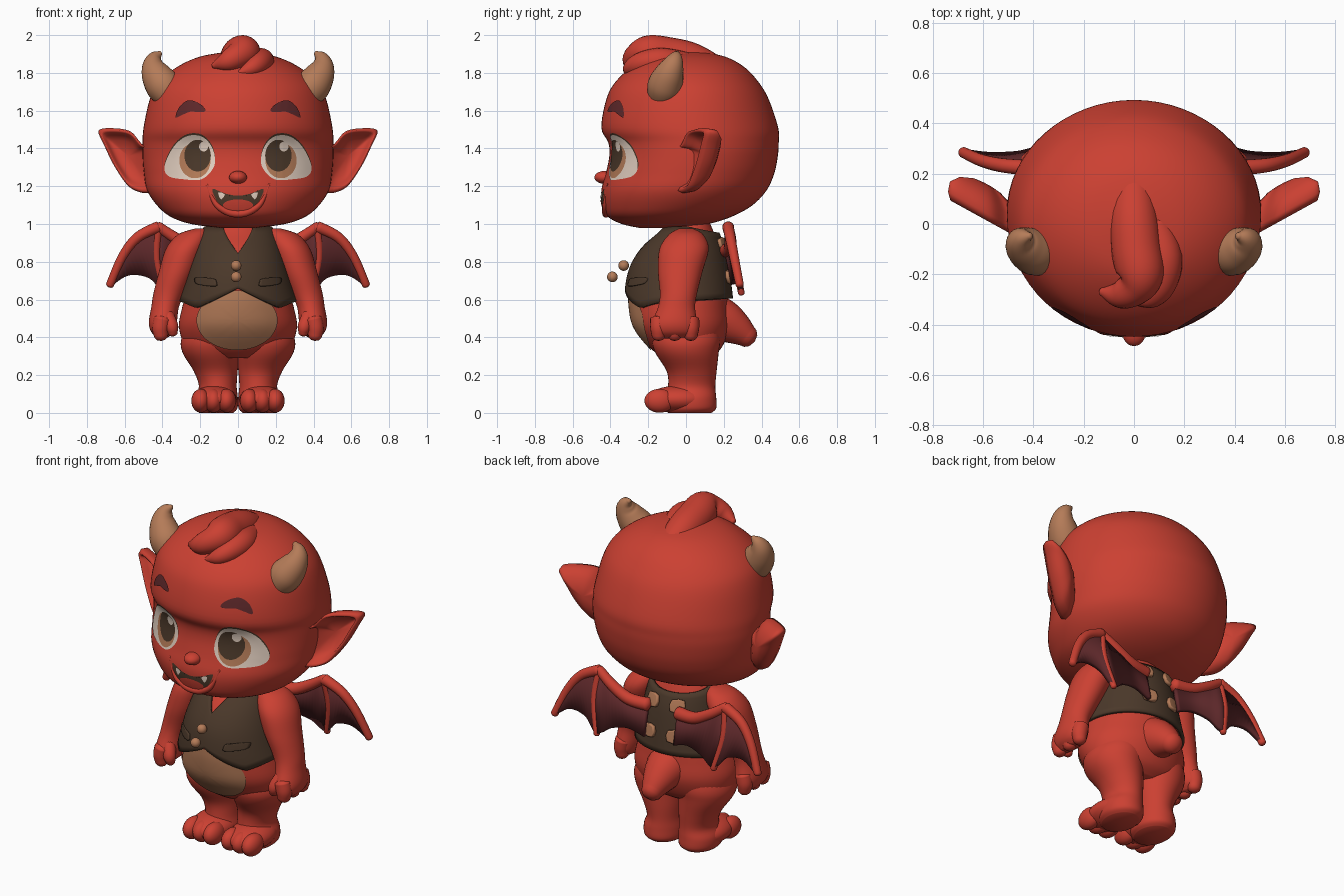
import bpy
import bmesh
from math import sin, cos, pi
from mathutils import Vector, Matrix
from mathutils.bvhtree import BVHTree

cube = bpy.data.objects.get("Cube")
if cube:
    bpy.data.objects.remove(cube, do_unlink=True)


def material(name, rgb):
    m = bpy.data.materials.new(name)
    m.use_nodes = True
    m.diffuse_color = (*rgb, 1)
    m.node_tree.nodes["Principled BSDF"].inputs["Base Color"].default_value = (*rgb, 1)
    return m


RED = material("red skin", (.6, .052, .032))
BROWN = material("dark brown", (.07, .04, .023))
TAN = material("tan", (.46, .2, .098))
MAROON = material("maroon", (.115, .022, .024))
CREAM = material("cream", (.77, .63, .53))


# ---- helpers ----
def smooth(pts, k=5, closed=False):
    """Catmull-Rom interpolation of tuples of any length."""
    n, out = len(pts), []
    pick = (lambda i: pts[i % n]) if closed else (lambda i: pts[max(0, min(n - 1, i))])
    for i in range(n if closed else n - 1):
        quad = [pick(i + d) for d in (-1, 0, 1, 2)]
        for s in range(k):
            t = s / k
            out.append(tuple(b + t * (c - a + t * (2 * a - 5 * b + 4 * c - d + t * (3 * (b - c) + d - a))) / 2
                             for a, b, c, d in zip(*quad)))
    return out if closed else out + [tuple(pts[-1])]


def finish(name, bm, mat):
    bmesh.ops.recalc_face_normals(bm, faces=bm.faces[:])
    me = bpy.data.meshes.new(name)
    bm.to_mesh(me)
    bm.free()
    me.materials.append(mat)
    me.shade_smooth()
    ob = bpy.data.objects.new(name, me)
    bpy.context.collection.objects.link(ob)
    return ob


def skin(name, rings, mat, wrap=True, start=None, end=None):
    """Bridge rings of points; start and end are optional pole points."""
    bm = bmesh.new()
    rows = [[bm.verts.new(p) for p in ring] for ring in rings]
    n = len(rows[0])
    span = range(n if wrap else n - 1)
    for a, b in zip(rows, rows[1:]):
        for i in span:
            j = (i + 1) % n
            bm.faces.new((a[i], a[j], b[j], b[i]))
    for row, pole in ((rows[0], start), (rows[-1], end)):
        if pole is not None:
            v = bm.verts.new(pole)
            for i in span:
                bm.faces.new((row[i], row[(i + 1) % n], v))
    return finish(name, bm, mat)


def oval(sec, n, grow=0):
    z, cx, cy, rx, ry = sec
    angles = [2 * pi * i / n for i in range(n)]
    return [Vector((cx + (rx + grow) * cos(a), cy + (ry + grow) * sin(a), z)) for a in angles]


def loft(name, secs, mat, n=40):
    secs = smooth(secs)
    ends = [Vector((s[1], s[2], s[0])) for s in (secs[0], secs[-1])]
    return skin(name, [oval(s, n) for s in secs], mat, True, *ends)


def tube(name, pts, mat, n=16):
    pts = smooth(pts)
    pos, rad = [Vector(p[:3]) for p in pts], [p[3] for p in pts]
    last = len(pos) - 1
    tangent = [(pos[min(i + 1, last)] - pos[max(i - 1, 0)]).normalized() for i in range(last + 1)]
    q, rings = Vector((0, 0, 1)).rotation_difference(tangent[0]), []
    for i in range(last + 1):
        q = tangent[max(i - 1, 0)].rotation_difference(tangent[i]) @ q
        rings.append([pos[i] + q @ Vector((cos(2 * pi * j / n), sin(2 * pi * j / n), 0)) * rad[i] for j in range(n)])
    # rounded tip
    tip, center = tangent[-1] * rad[-1], pos[-1]
    for s in (.4, .8):
        rings.append([center + tip * s * .8 + (p - center) * (1 - s * s) ** .5 for p in rings[last]])
    return skin(name, rings, mat, True, pos[0] - tangent[0] * rad[0] / 2, center + tip * .8)


def blob(name, center, radii, mat):
    bm = bmesh.new()
    place = Matrix.Translation(center) @ Matrix.Diagonal((*radii, 1))
    bmesh.ops.create_uvsphere(bm, u_segments=24, v_segments=16, radius=1, matrix=place)
    return finish(name, bm, mat)


def pair(ob):
    """Add the mirrored right-hand copy of a left part."""
    twin = ob.copy()
    twin.data = ob.data.copy()
    twin.name = ob.name.replace("left", "right")
    twin.data.transform(Matrix.Scale(-1, 4, (1, 0, 0)))
    twin.data.flip_normals()
    bpy.context.collection.objects.link(twin)


def thicken(ob, amount):
    mod = ob.modifiers.new("thickness", "SOLIDIFY")
    mod.thickness, mod.offset = amount, 0
    return ob


def caster(ob):
    return BVHTree.FromPolygons([v.co for v in ob.data.vertices], [p.vertices[:] for p in ob.data.polygons])


def on(tree, x, z, lift=0, side=-1):
    hit = tree.ray_cast(Vector((x, side * 2, z)), Vector((0, -side, 0)))[0]
    return Vector((x, (hit.y if hit else 0) + side * lift, z))


def decal(name, tree, outline, lift, mat, side=-1, k=6):
    """Thin plate that follows the surface under a flat x, z outline."""
    pts = smooth(outline, k, True)
    cx, cz = (sum(c) / len(pts) for c in zip(*pts))
    rings = [[on(tree, cx + (x - cx) * s, cz + (z - cz) * s, lift, side) for x, z in pts]
             for s in (1, .8, .6, .4, .2)]
    ob = skin(name, rings, mat, True, None, on(tree, cx, cz, lift, side))
    if sum(p.normal.y for p in ob.data.polygons) * side < 0:
        ob.data.flip_normals()
    return ob


def disc(cx, cz, rx, rz, n=10):
    return [(cx + rx * cos(2 * pi * i / n), cz + rz * sin(2 * pi * i / n)) for i in range(n)]


# ---- head ----
head = loft("head", [
    (.98, 0, -.13, .1, .12), (1, 0, -.11, .25, .23), (1.04, 0, -.085, .36, .33), (1.1, 0, -.045, .43, .398),
    (1.18, 0, -.01, .482, .438), (1.27, 0, .022, .498, .446), (1.36, 0, .04, .505, .446), (1.43, 0, .04, .505, .451),
    (1.51, 0, .02, .5, .468), (1.66, 0, .008, .467, .43), (1.75, 0, .005, .42, .38), (1.83, 0, .01, .325, .3),
    (1.885, 0, .01, .205, .2), (1.91, 0, .02, .07, .07)], RED, 64)
face = caster(head)
blob("nose", (0, -.43, 1.247), (.047, .055, .034), RED)

# eyes and brows
eye = [(.125, 1.31), (.135, 1.4), (.19, 1.462), (.27, 1.465), (.34, 1.41), (.388, 1.31),
       (.37, 1.255), (.29, 1.237), (.19, 1.238)]
pair(decal("left_eye_rim", face, [(x, z + .01) for x, z in eye], .002, BROWN))
pair(decal("left_eye_white", face, eye, .004, CREAM))
pair(decal("left_iris", face, disc(.228, 1.336, .083, .094), .006, TAN))
pair(decal("left_pupil", face, disc(.214, 1.362, .07, .084), .008, BROWN))
for label, x in (("left", .243), ("right", -.182)):
    decal(label + "_eye_glint", face, disc(x, 1.41, .024, .026), .01, CREAM)
pair(decal("left_brow", face, [(.172, 1.6), (.2, 1.635), (.26, 1.655), (.31, 1.62), (.33, 1.565),
                               (.29, 1.58), (.25, 1.595), (.205, 1.592)], .008, MAROON))

# mouth
decal("mouth", face, [(-.135, 1.185), (-.075, 1.163), (0, 1.15), (.075, 1.163), (.135, 1.185),
                      (.11, 1.12), (.055, 1.08), (0, 1.07), (-.055, 1.08), (-.11, 1.12)], .003, BROWN)
decal("tongue", face, disc(0, 1.1, .08, .03), .005, RED)
pair(decal("left_fang", face, [(.07, 1.158), (.105, 1.167), (.09, 1.13)], .006, CREAM, k=3))
tube("lower_lip", [(*on(face, x, z, -.003), r) for x, z, r in
                   ((-.165, 1.21, .006), (-.12, 1.11, .014), (-.06, 1.066, .019), (0, 1.054, .02),
                    (.06, 1.066, .019), (.12, 1.11, .014), (.165, 1.21, .006))], RED)

# ears: cupped leaf with a rolled rim
ear = smooth([(.45, 1.18), (.56, 1.185), (.645, 1.29), (.71, 1.42), (.737, 1.495), (.66, 1.507),
              (.57, 1.49), (.51, 1.425), (.45, 1.38)], 6, True)
mid = Vector((.58, 1.36))
cup = [(.15, .045), (.55, .03), (.75, 0), (.85, -.035), (.94, -.045), (1, -.015), (.95, .03), (.7, .07), (.35, .095), (.1, .1)]


def ear_point(x, z, scale, depth):
    x, z = mid + (Vector((x, z)) - mid) * scale
    return Vector((x, -.01 + (x - .46) * .55 + depth, z))


pair(skin("left_ear", [[ear_point(x, z, *c) for x, z in ear] for c in cup], RED, True,
          ear_point(*mid, 1, .045), ear_point(*mid, 1, .1)))

# horns and hair
pair(tube("left_horn", [(.36, -.12, 1.685, .085), (.398, -.11, 1.735, .093), (.432, -.09, 1.79, .08),
                        (.447, -.07, 1.84, .06), (.438, -.055, 1.88, .038), (.415, -.048, 1.903, .015)], TAN, 24))
tube("hair_main_lock", [(0, .2, 1.79, .07), (0, .04, 1.86, .095), (.01, -.1, 1.89, .1), (.025, -.2, 1.905, .094),
                        (0, -.255, 1.89, .072), (-.06, -.28, 1.86, .055), (-.125, -.27, 1.84, .018)], RED, 24)
tube("hair_side_lock", [(.08, 0, 1.84, .07), (.12, -.13, 1.86, .072), (.11, -.23, 1.85, .062),
                        (.07, -.29, 1.825, .045), (.01, -.31, 1.8, .015)], RED, 24)

# ---- body ----
trunk = [(.29, 0, 0, .17, .12), (.34, 0, 0, .27, .185), (.45, 0, -.02, .312, .25), (.56, 0, -.035, .295, .26),
         (.66, 0, -.04, .265, .255), (.77, 0, -.035, .235, .235), (.87, 0, -.015, .205, .195),
         (.95, 0, .01, .175, .14), (1.02, 0, .02, .12, .1)]
torso = loft("torso", trunk, RED, 64)
decal("belly", caster(torso), disc(-.005, .49, .215, .158), .009, TAN)
tube("tail", [(0, .1, .52, .14), (0, .2, .485, .115), (0, .27, .445, .088), (0, .325, .405, .06)], RED, 24)

# vest: grows from the torso, with a V neck and pointed hem
fine = smooth(trunk, 8)


def trunk_at(z):
    a, b = next((a, b) for a, b in zip(fine, fine[1:]) if a[0] <= z <= b[0])
    t = (z - a[0]) / (b[0] - a[0])
    return tuple(p + (q - p) * t for p, q in zip(a, b))


def vest_point(i, t, n=80):
    a = 2 * pi * i / n
    x, front = abs(cos(a)), sin(a) <= .001
    top = min(.98, .84 + x * .32) if front else .98 - .03 * sin(a)
    hem = .66 - .525 * min(x * .29, .2) + .4 * max(0, x * .29 - .2) if front else .591 + .015 * sin(a)
    return oval(trunk_at(hem + (top - hem) * t), n, .018)[i]


vest = skin("vest", [[vest_point(i, j / 12) for i in range(80)] for j in range(13)], BROWN)
cloth = caster(vest)
thicken(vest, .02)
pocket = [(.12, .67), (.21, .68), (.225, .7), (.215, .715), (.13, .71), (.115, .695)]
pair(thicken(decal("left_pocket", cloth, pocket, .016, BROWN, k=3), .014))
for label, y, z in (("upper", -.33, .78), ("lower", -.39, .72)):
    blob(label + "_button", (-.01, y, z), (.028, .028, .028), TAN)
for label, z in (("upper", .89), ("lower", .72)):
    patch = [(.08 + sx * .033, z + sz * .03) for sx, sz in ((-1, -1), (1, -1), (1, 1), (-1, 1))]
    pair(thicken(decal("left_%s_strap" % label, cloth, patch, .02, TAN, 1, 2), .02))

# arms and hands
pair(loft("left_arm", [(.975, .2, 0, .03, .04), (.945, .235, 0, .082, .09), (.87, .278, -.01, .103, .13),
                       (.75, .32, -.03, .098, .118), (.63, .365, -.04, .083, .098), (.56, .386, -.05, .073, .098),
                       (.48, .398, -.06, .074, .118), (.43, .4, -.06, .06, .112), (.4, .4, -.06, .03, .08)], RED))
for i, y in enumerate((-.145, -.06, .025)):
    pair(tube("left_finger_%d" % i, [(.4, y, .5, .045), (.41, y, .45, .045), (.408, y, .41, .037)], RED))
pair(tube("left_thumb", [(.375, -.12, .52, .035), (.352, -.15, .46, .036), (.345, -.15, .425, .026)], RED))

# legs and feet
pair(loft("left_leg", [(.52, .13, 0, .11, .15), (.4, .143, 0, .155, .18), (.32, .143, .005, .151, .168),
                       (.22, .118, .03, .116, .132), (.14, .107, .03, .1, .125), (.08, .115, .025, .114, .135),
                       (.025, .115, .025, .112, .135), (0, .115, .02, .09, .115)], RED))
pair(blob("left_foot", (.125, -.04, .072), (.12, .17, .072), RED))
for i, x in enumerate((.06, .13, .197)):
    pair(blob("left_toe_%d" % i, (x, -.14, .064), (.05, .08, .063), RED))


# ---- wings ----
def wing(x, z):
    return (x, .2 + .05 * min(1, x / .3) + (.85 - z) * .2, z)


arm = [(.1, .86), (.22, .87), (.33, .925), (.42, .985)]
edge = [(.42, .985), (.53, .93), (.61, .83), (.677, .68)]
hem = [(.1, .68), (.2, .71), (.3, .69), (.39, .64), (.47, .715), (.58, .73), (.68, .665)]
sheet = [[wing(*p) for p in smooth(line)] for line in (hem, arm + edge[1:])]
pair(thicken(skin("left_wing_membrane", sheet, MAROON, wrap=False), .026))
for label, line, r in (("arm", arm, .038), ("edge", edge, .031), ("rib", [(.42, .985), (.43, .82), (.39, .635)], .022)):
    pair(tube("left_wing_" + label, [(*wing(*p), r * (1 - .1 * i)) for i, p in enumerate(line)], RED))
